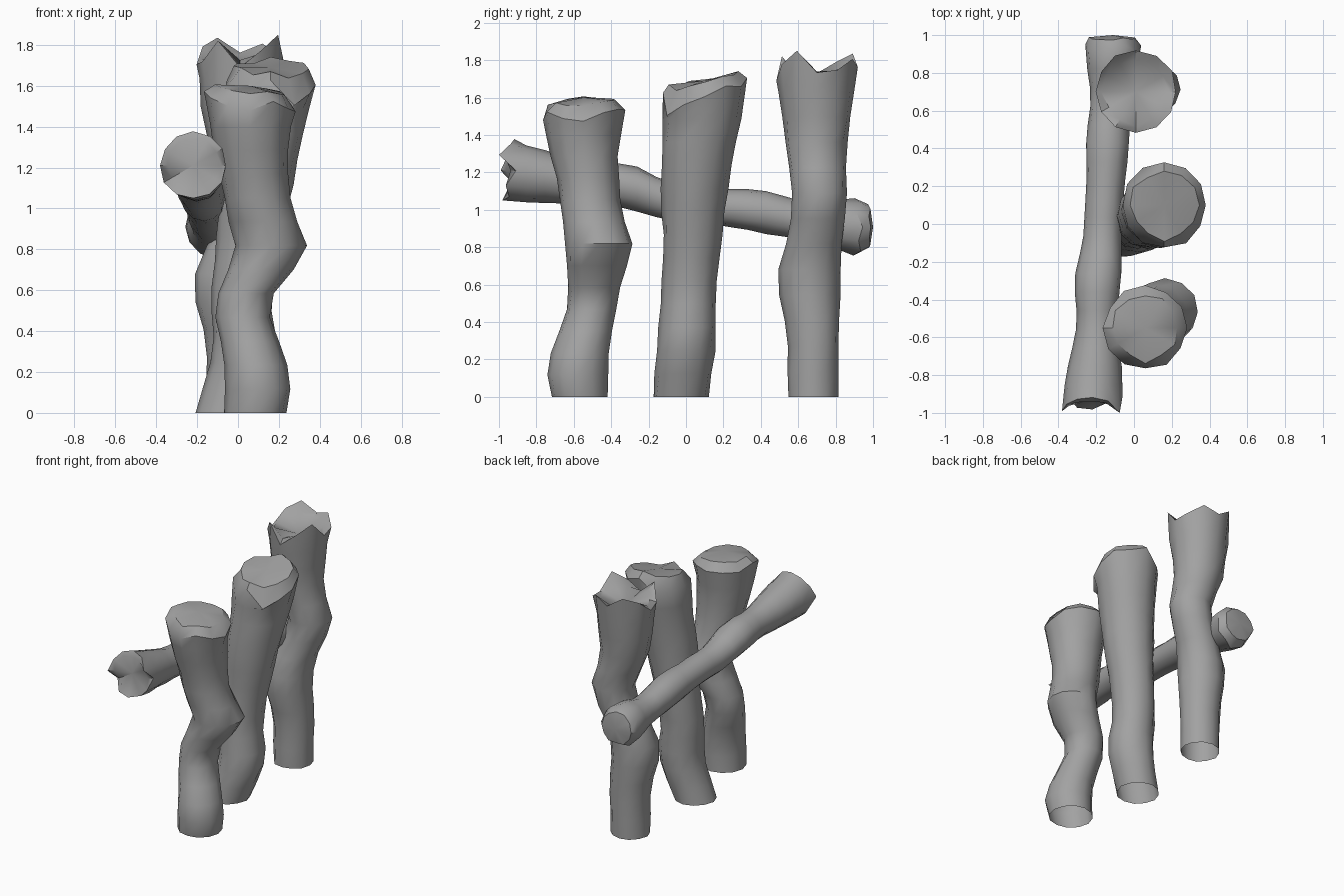
import bpy, bmesh, math, random
from mathutils import Vector

cube = bpy.data.objects.get("Cube")
if cube:
    bpy.data.objects.remove(cube)

random.seed(4)
SIDES = 12
RIGHT, BACK, UP = Vector((1, 0, 0)), Vector((0, 1, 0)), Vector((0, 0, 1))

wood = bpy.data.materials.new("grey_wood")
wood.use_nodes = True
grey = (0.36, 0.36, 0.36, 1)
wood.diffuse_color = grey
wood.node_tree.nodes["Principled BSDF"].inputs["Base Color"].default_value = grey


def add_ring(bm, centre, radius, side, other, wobble):
    """A slightly uneven circle of vertices across the log."""
    ring = []
    for i in range(SIDES):
        angle = math.tau * i / SIDES
        reach = radius * (1 + random.uniform(-wobble, wobble))
        ring.append(bm.verts.new(
            centre + reach * (side * math.cos(angle) + other * math.sin(angle))))
    return ring


def bridge(bm, first, second):
    for i in range(SIDES):
        j = (i + 1) % SIDES
        bm.faces.new((first[i], first[j], second[j], second[i]))


def break_end(bm, rim, centre, radius, other, outward, jag, rise, hollow, lean):
    """Jagged rim around a lip that rises or sinks to a broken core."""
    teeth = [jag * (2 * i / (SIDES - 1) - 1) for i in range(SIDES)]
    random.shuffle(teeth)
    lip = add_ring(bm, centre + outward * rise, radius * 0.8, RIGHT, other, 0.08)
    for low, high, tooth in zip(rim, lip, teeth):
        low.co += outward * (tooth + lean.dot(low.co - centre))
        high.co += outward * (tooth * 0.3 + lean.dot(high.co - centre))
    bridge(bm, rim, lip)
    core = bm.verts.new(centre + outward * (rise - hollow))
    for i in range(SIDES):
        bm.faces.new((lip[i], lip[(i + 1) % SIDES], core))


def make_log(name, start, end, radius, flare, bends, reach, far_break,
             near_break=None, along=UP, other=BACK, count=14):
    """bends: (place along the log, sideways shift, other shift, swelling),
    each fading over reach. Breaks: (jag, rise, hollow, lean)."""
    bm = bmesh.new()
    rings, centres, radii = [], [], []
    for k in range(count):
        t = k / (count - 1)
        centre = Vector(start).lerp(Vector(end), t)
        size = radius + flare * t ** 4
        for place, shift, push, swell in bends:
            weight = math.exp(-((t - place) / reach) ** 2)
            centre += weight * (RIGHT * shift + other * push)
            size += weight * swell
        rings.append(add_ring(bm, centre, size, RIGHT, other, 0.03))
        centres.append(centre)
        radii.append(size)
    for first, second in zip(rings, rings[1:]):
        bridge(bm, first, second)

    break_end(bm, rings[-1], centres[-1], radii[-1], other, along, *far_break)
    if near_break:
        break_end(bm, rings[0], centres[0], radii[0], other, -along, *near_break)

    bmesh.ops.recalc_face_normals(bm, faces=bm.faces)
    mesh = bpy.data.meshes.new(name)
    bm.to_mesh(mesh)
    bm.free()
    mesh.materials.append(wood)
    log = bpy.data.objects.new(name, mesh)
    bpy.context.collection.objects.link(log)
    bpy.ops.object.select_all(action='DESELECT')
    log.select_set(True)
    bpy.context.view_layer.objects.active = log
    bpy.ops.object.shade_smooth_by_angle(angle=math.radians(40))


# Short front post, open below: knee halfway up, domed break
make_log("front_post", start=(0.07, -0.55, 0), end=(0.06, -0.55, 1.52),
         radius=0.14, flare=0.08, reach=0.11,
         bends=[(0.08, 0.03, -0.03, 0.02), (0.35, -0.05, 0.05, -0.01),
                (0.53, 0.1, 0.08, 0.03), (0.72, 0.02, 0.03, 0)],
         far_break=(0.03, 0.06, -0.02, Vector((-0.1, 0.05, 0))))

# Leaning middle post: break rises toward the back
make_log("middle_post", start=(-0.07, -0.03, 0), end=(0.16, 0.1, 1.61),
         radius=0.145, flare=0.08, reach=0.13,
         bends=[(0.17, 0.06, 0.01, 0.01), (0.65, 0, -0.01, 0.01),
                (0.8, 0, -0.01, 0.01)],
         far_break=(0.06, 0.08, 0, Vector((-0.05, 0.2, 0))))

# Tall back post: low knot, bowed middle, hollow jagged top
make_log("back_post", start=(-0.02, 0.68, 0), end=(0.01, 0.7, 1.77),
         radius=0.135, flare=0.08, reach=0.11,
         bends=[(0.35, -0.04, -0.03, 0.03), (0.6, 0.1, 0.02, 0),
                (0.85, 0, 0, 0.01)],
         far_break=(0.08, -0.02, 0.06, Vector()))

# Sloping knotty rail, broken at both ends
make_log("rail", start=(-0.22, -0.95, 1.21), end=(-0.11, 0.92, 0.91),
         radius=0.1, flare=0, reach=0.08, count=20,
         bends=[(0, 0, 0, 0.06), (0.12, 0, 0, 0.03), (0.35, -0.01, 0.02, 0.02),
                (0.47, 0, -0.03, 0), (0.62, 0, -0.01, 0),
                (0.74, 0, 0, 0.015), (0.87, 0, -0.02, 0), (1, 0, 0, 0.05)],
         far_break=(0.03, 0.06, -0.02, Vector()),
         near_break=(0.05, 0, 0.02, Vector()), along=BACK, other=UP)
